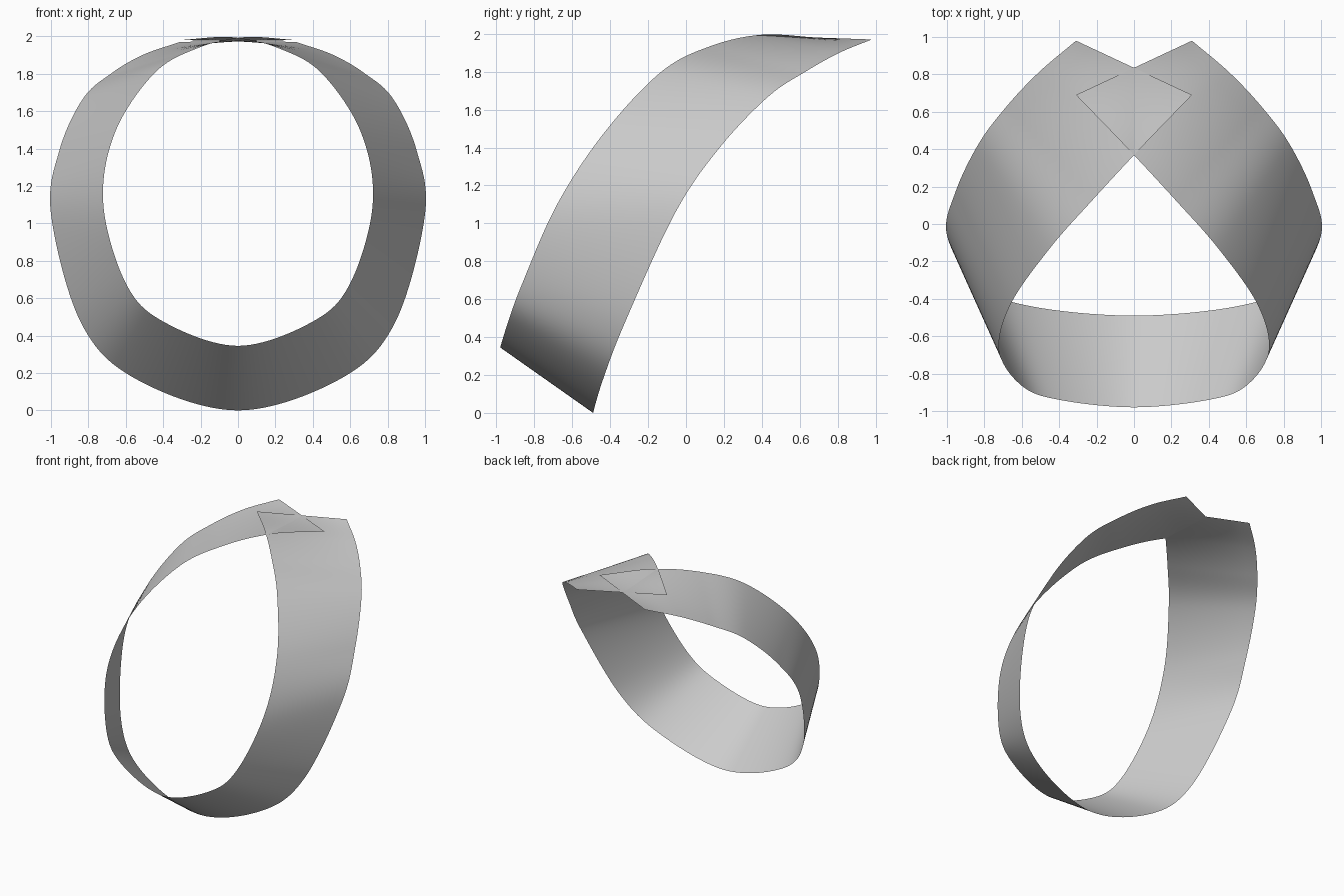
import bpy, bmesh
from mathutils import Vector

if "Cube" in bpy.data.objects:
    bpy.data.objects.remove(bpy.data.objects["Cube"])

# Right half of the band: paired points on the inner and outer edge, bottom to top
inner = [(0, -.98, .345), (.4, -.94, .475), (.6, -.865, .68), (.72, -.68, 1.1),
         (.66, -.43, 1.48), (.45, -.13, 1.80), (.22, .13, 1.935),
         (-.03, .40, 1.995), (-.31, .69, 1.98)]
outer = [(0, -.49, 0), (.55, -.44, .17), (.84, -.325, .47), (1, -.06, 1.05),
         (.955, .17, 1.39), (.83, .43, 1.665), (.68, .63, 1.80),
         (.51, .81, 1.90), (.31, .98, 1.97)]
STEPS, ACROSS = 12, 8


def smooth_path(points):
    """Catmull-Rom path, mirrored past the bottom and extended past the tip."""
    p = [Vector(c) for c in points]
    p = [Vector((-p[1].x, p[1].y, p[1].z))] + p + [p[-1] * 2 - p[-2]]
    path = []
    for i in range(1, len(p) - 2):
        a, b, c, d = p[i - 1:i + 3]
        for s in range(STEPS):
            t = s / STEPS
            path.append((b * 2 + (c - a) * t + (a * 2 - b * 5 + c * 4 - d) * t**2
                         + (b * 3 - a - c * 3 + d) * t**3) / 2)
    return path + [p[-2]]


# Ribbon surface between both edges
bm = bmesh.new()
rows = [[bm.verts.new(a.lerp(b, k / ACROSS)) for k in range(ACROSS + 1)]
        for a, b in zip(smooth_path(inner), smooth_path(outer))]
for r, q in zip(rows, rows[1:]):
    for k in range(ACROSS):
        bm.faces.new((r[k], r[k + 1], q[k + 1], q[k]))
# Mirrored left half, joined at the bottom; the tips cross at the top
half = bmesh.ops.duplicate(bm, geom=bm.verts[:] + bm.edges[:] + bm.faces[:])["geom"]
for v in half:
    if isinstance(v, bmesh.types.BMVert):
        v.co.x *= -1
bmesh.ops.reverse_faces(bm, faces=[f for f in half if isinstance(f, bmesh.types.BMFace)])
bmesh.ops.remove_doubles(bm, verts=[v for v in bm.verts if v.co.z < .4 and abs(v.co.x) < 1e-4],
                         dist=1e-4)
for f in bm.faces:
    f.smooth = True
mesh = bpy.data.meshes.new("ribbon_loop")
bm.to_mesh(mesh)
bm.free()
band = bpy.data.objects.new("ribbon_loop", mesh)
bpy.context.collection.objects.link(band)
